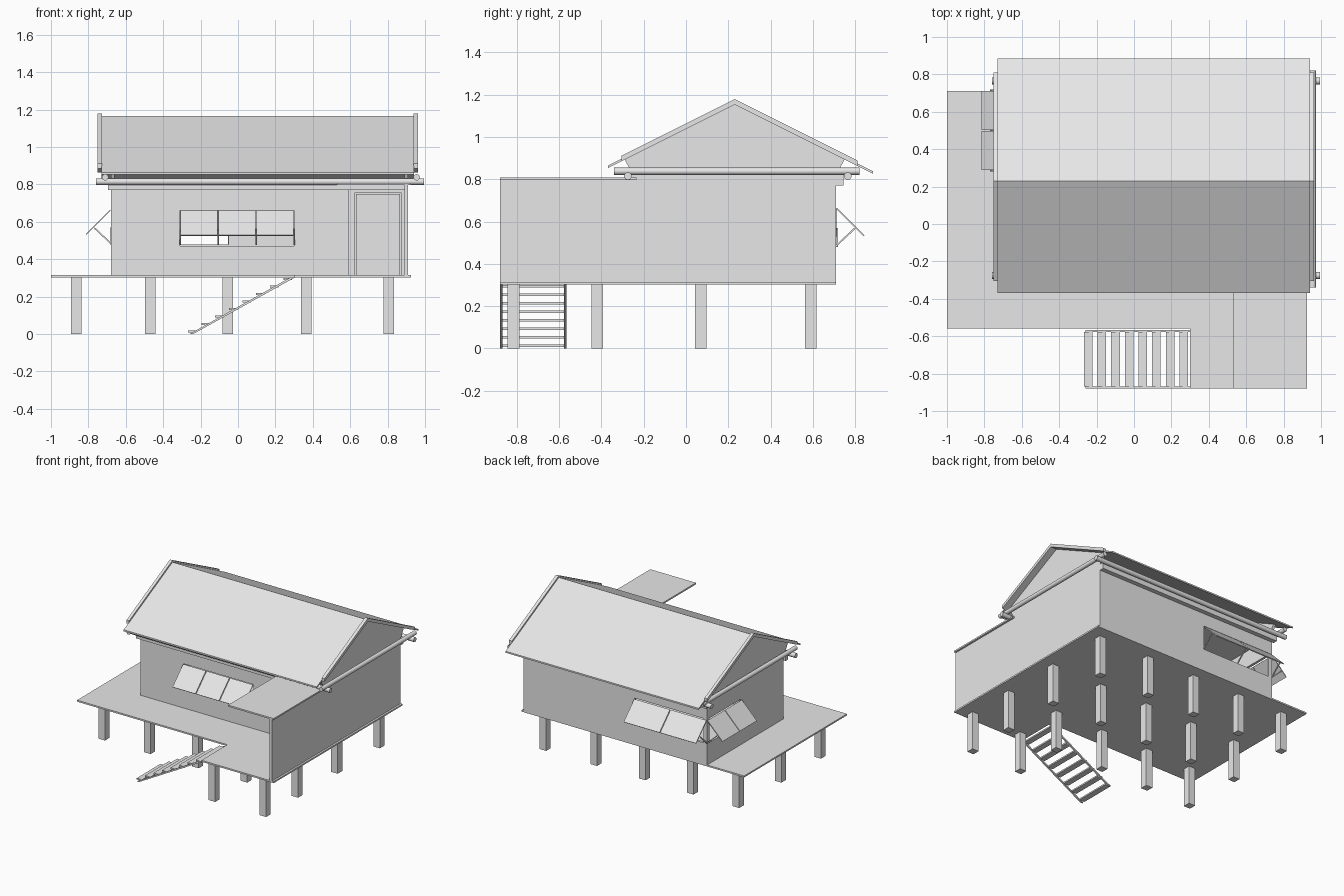
import bpy
import bmesh
from mathutils import Vector

cube = bpy.data.objects.get("Cube")
if cube:
    bpy.data.objects.remove(cube, do_unlink=True)

grey = bpy.data.materials.new("plain_grey")
grey.use_nodes = True
grey.diffuse_color = (0.8, 0.8, 0.8, 1)
grey.node_tree.nodes["Principled BSDF"].inputs["Base Color"].default_value = (0.8, 0.8, 0.8, 1)


def prism(name, outline, sweep):
    """Extrude a flat outline along a sweep vector."""
    bm = bmesh.new()
    face = bm.faces.new([bm.verts.new(p) for p in outline])
    top = bmesh.ops.extrude_face_region(bm, geom=[face])["geom"]
    bmesh.ops.translate(bm, vec=sweep, verts=[v for v in top if isinstance(v, bmesh.types.BMVert)])
    bmesh.ops.recalc_face_normals(bm, faces=bm.faces)
    mesh = bpy.data.meshes.new(name)
    bm.to_mesh(mesh)
    bm.free()
    mesh.materials.append(grey)
    obj = bpy.data.objects.new(name, mesh)
    bpy.context.collection.objects.link(obj)
    return obj


def box(name, x, y, z):
    base = [(x[0], y[0], z[0]), (x[1], y[0], z[0]), (x[1], y[1], z[0]), (x[0], y[1], z[0])]
    return prism(name, base, (0, 0, z[1] - z[0]))


def side_profile(name, points, x0, x1):
    return prism(name, [(x0, y, z) for y, z in points], (x1 - x0, 0, 0))


def pole(name, a, b, radius):
    a, b = Vector(a), Vector(b)
    bpy.ops.mesh.primitive_cylinder_add(vertices=16, radius=radius, depth=(b - a).length, location=(a + b) / 2)
    obj = bpy.context.object
    obj.name = name
    obj.rotation_euler = (b - a).to_track_quat("Z", "Y").to_euler()
    obj.data.materials.append(grey)
    bpy.ops.object.shade_smooth_by_angle()


def cut(obj, cutter):
    mod = obj.modifiers.new("cut", "BOOLEAN")
    mod.operation = "DIFFERENCE"
    mod.solver = "EXACT"
    mod.object = cutter
    bpy.context.view_layer.objects.active = obj
    bpy.ops.object.modifier_apply(modifier=mod.name)
    bpy.data.objects.remove(cutter, do_unlink=True)


# House extents
LEFT, RIGHT, FRONT, BACK = -0.68, 0.91, -0.235, 0.71
FLOOR, TOP, MID = 0.315, 0.82, 0.23

# Deck with a forward bay for the entry
prism("deck", [(x, y, 0.303) for x, y in
               [(-1, -0.56), (0.3, -0.56), (0.3, -0.88), (0.925, -0.88), (0.925, BACK), (-1, BACK)]],
      (0, 0, FLOOR - 0.303))

# Stilts
for x in (-0.865, -0.47, -0.055, 0.365, 0.805):
    for y in (-0.815, -0.42, 0.07, 0.59):
        if y > -0.5 or x > 0.3:
            box("stilt", (x - 0.028, x + 0.028), (y - 0.028, y + 0.028), (0, 0.303))

# Hollow walls with window openings
walls = box("walls", (LEFT, RIGHT), (FRONT, BACK), (FLOOR, TOP))
cut(walls, box("room", (LEFT + 0.02, RIGHT - 0.02), (FRONT + 0.02, BACK - 0.02), (FLOOR + 0.01, TOP - 0.02)))
cut(walls, box("hole", (-0.31, 0.3), (FRONT - 0.1, FRONT + 0.1), (0.47, 0.66)))
cut(walls, box("hole", (-0.65, -0.05), (BACK - 0.1, BACK + 0.1), (0.48, 0.67)))
cut(walls, box("hole", (LEFT - 0.1, LEFT + 0.1), (0.29, 0.68), (0.48, 0.67)))

# Top plates along the front and back walls
box("front_plate", (LEFT - 0.015, RIGHT), (FRONT - 0.035, FRONT), (0.77, TOP))
box("back_plate", (LEFT - 0.015, RIGHT), (BACK, BACK + 0.035), (0.77, TOP))

# Entry: side screen, flat cover and framed door
box("entry_side_wall", (RIGHT - 0.02, RIGHT), (-0.88, FRONT), (FLOOR, 0.797))
box("entry_cover", (0.53, 0.925), (-0.88, FRONT), (0.796, 0.808))
for x in ((0.59, 0.622), (0.875, RIGHT - 0.02)):
    box("door_post", x, (FRONT - 0.025, FRONT), (FLOOR, 0.77))
box("door_head", (0.622, 0.875), (FRONT - 0.025, FRONT), (0.755, 0.77))
box("door", (0.63, 0.867), (FRONT - 0.009, FRONT), (FLOOR, 0.75))


# Hinged awning shutters propped open by struts
def awning(wall, out, along, start, end, count, hinge):
    """Shutters on a wall; out and along are horizontal directions."""
    out, along = Vector(out), Vector(along)

    def place(u, d, z):
        return along * u + out * (wall + d) + Vector((0, 0, z))

    step = (end - start) / count
    for i in range(count):
        u = start + i * step + 0.003
        width = along * (step - 0.006)
        shape = [(0, hinge), (0.13, hinge - 0.13), (0.135, hinge - 0.125), (0.005, hinge + 0.005)]
        prism("shutter", [place(u, *p) for p in shape], width)
    for i in range(count + 1):
        u = start + i * step - 0.004
        shape = [(0, hinge - 0.17), (0.085, hinge - 0.09), (0.09, hinge - 0.096), (0, hinge - 0.18)]
        prism("shutter_strut", [place(u, *p) for p in shape], along * 0.008)


awning(-FRONT, (0, -1, 0), (1, 0, 0), -0.31, 0.3, 3, 0.655)
awning(BACK, (0, 1, 0), (1, 0, 0), -0.68, -0.05, 2, 0.66)
awning(-LEFT, (-1, 0, 0), (0, 1, 0), 0.285, 0.715, 2, 0.66)

# Round beams under the roof
for y in (-0.275, 0.765):
    pole("long_beam", (-0.76, y, 0.815), (0.995, y, 0.815), 0.018)
for x in (-0.71, 0.955):
    pole("cross_beam", (x, -0.34, 0.838), (x, 0.82, 0.838), 0.017)

# Gabled roof sheet
RIDGE, SLOPE = 1.165, 0.5


def pitch(y, drop=0):
    return (y, RIDGE - abs(y - MID) * SLOPE - drop)


def band(front, back, upper, lower):
    return [pitch(front, upper), pitch(MID, upper), pitch(back, upper),
            pitch(back, lower), pitch(MID, lower), pitch(front, lower)]


side_profile("roof", band(-0.37, 0.885, 0, 0.012), -0.73, 0.94)

# Gable panels and sloping edge boards
for x0, x1 in ((LEFT, LEFT + 0.02), (RIGHT - 0.02, RIGHT)):
    side_profile("gable", [(-0.25, TOP), pitch(-0.29, 0.012), pitch(MID, 0.012), pitch(0.75, 0.012), (0.71, TOP)],
                 x0, x1)
for x0, x1 in ((-0.75, -0.727), (0.938, 0.963)):
    side_profile("gable_edge_board", band(-0.305, 0.81, -0.014, 0.012), x0, x1)

# Open stair rising to the entry bay
for y in (-0.88, -0.578):
    prism("stair_stringer", [(x, y, z) for x, z in [(-0.26, 0), (-0.24, 0), (0.305, 0.303), (0.28, 0.303)]],
          (0, 0.012, 0))
for i in range(8):
    x, z = -0.245 + i * 0.073, 0.008 + i * 0.04
    box("stair_tread", (x - 0.023, x + 0.023), (-0.868, -0.578), (z, z + 0.011))
